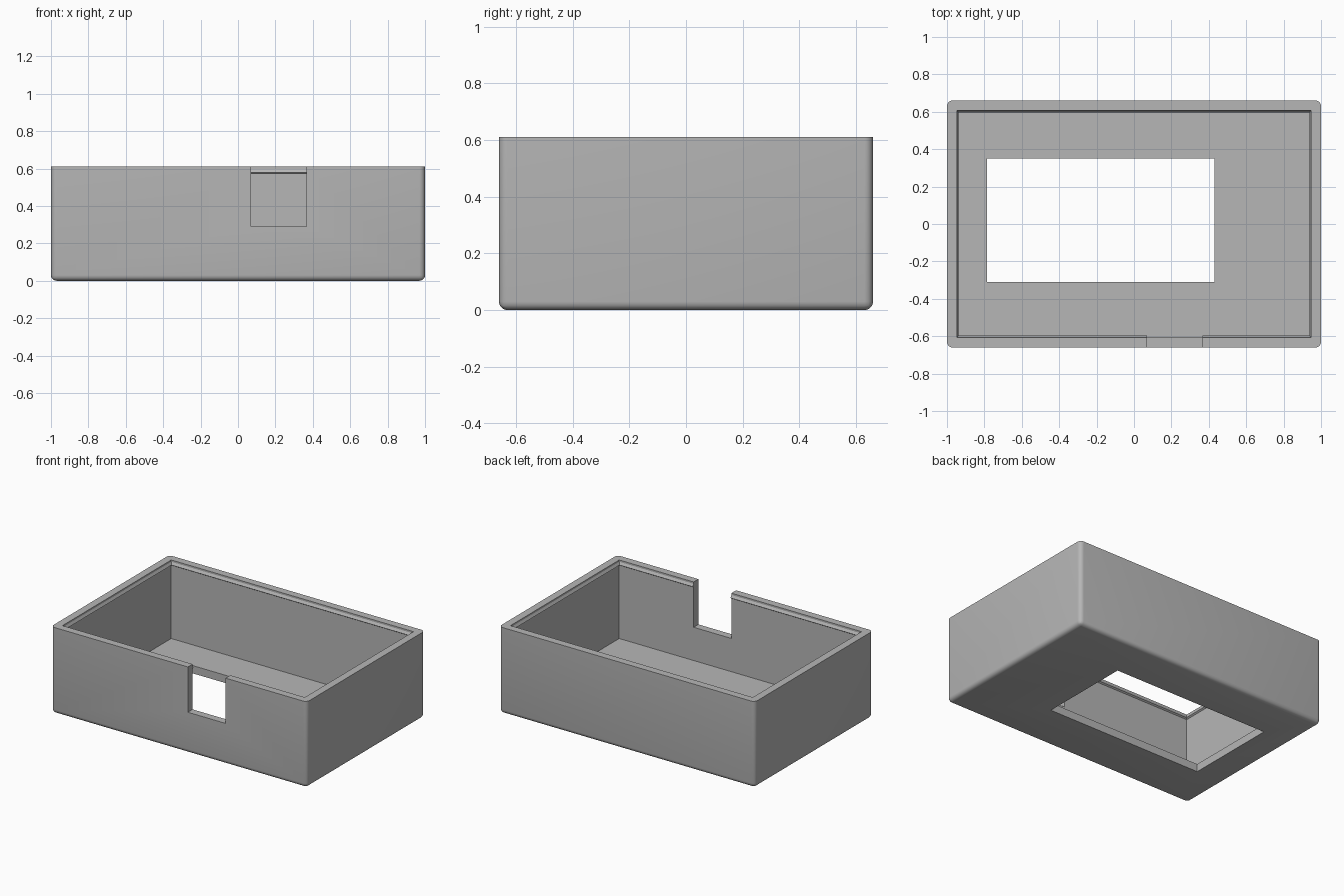
import bpy
import bmesh

HALF_X, HALF_Y, HEIGHT = 1.0, 0.66, 0.61
WALL = 0.053
FLOOR = 0.055
RADIUS = 0.03

if "Cube" in bpy.data.objects:
    bpy.data.objects.remove(bpy.data.objects["Cube"], do_unlink=True)

grey = bpy.data.materials.new("plain grey")
grey.use_nodes = True
colour = (0.47, 0.47, 0.47, 1)
grey.diffuse_color = colour
grey.node_tree.nodes["Principled BSDF"].inputs["Base Color"].default_value = colour


def make_object(name, bm):
    bmesh.ops.recalc_face_normals(bm, faces=bm.faces)
    mesh = bpy.data.meshes.new(name)
    bm.to_mesh(mesh)
    bm.free()
    mesh.materials.append(grey)
    obj = bpy.data.objects.new(name, mesh)
    bpy.context.collection.objects.link(obj)
    return obj


def loft(sections):
    """Solid of stacked rectangles given as (x0, x1, y0, y1, z)."""
    bm = bmesh.new()
    rings = []
    for x0, x1, y0, y1, z in sections:
        corners = ((x0, y0), (x1, y0), (x1, y1), (x0, y1))
        rings.append([bm.verts.new((x, y, z)) for x, y in corners])
    for low, high in zip(rings, rings[1:]):
        for i in range(4):
            j = (i + 1) % 4
            bm.faces.new((low[i], low[j], high[j], high[i]))
    bm.faces.new(rings[0][::-1])
    bm.faces.new(rings[-1])
    return bm


def block(x0, x1, y0, y1, z0, z1):
    return loft([(x0, x1, y0, y1, z) for z in (z0, z1)])


def cut(target, name, bm):
    cutter = make_object(name, bm)
    cutter.hide_render = True
    mod = target.modifiers.new(name, "BOOLEAN")
    mod.operation = "DIFFERENCE"
    mod.solver = "EXACT"
    mod.object = cutter
    bpy.context.view_layer.objects.active = target
    bpy.ops.object.modifier_apply(modifier=mod.name)
    bpy.data.objects.remove(cutter, do_unlink=True)


# Outer body: rounded upright corners and bottom edges, flat rim
bm = block(-HALF_X, HALF_X, -HALF_Y, HALF_Y, 0, HEIGHT)
rounded = [e for e in bm.edges if min(v.co.z for v in e.verts) < 0.01]
bmesh.ops.bevel(bm, geom=rounded, offset=RADIUS, segments=6,
                profile=0.5, affect="EDGES", clamp_overlap=True)
case = make_object("enclosure_shell", bm)

# Cavity with a small snap ridge running round just under the rim
profile = ((FLOOR, 0), (0.573, 0), (0.58, 0.01), (0.597, 0), (0.7, 0))
sections = []
for z, ridge in profile:
    x, y = HALF_X - WALL - ridge, HALF_Y - WALL - ridge
    sections.append((-x, x, -y, y, z))
cut(case, "cavity_cutter", loft(sections))

# Rectangular window through the floor
cut(case, "window_cutter", block(-0.785, 0.43, -0.31, 0.35, -0.1, 0.2))

# Open notch in the front wall
cut(case, "notch_cutter", block(0.07, 0.365, -0.8, -0.5, 0.29, 0.8))

# Smooth rounded corners, crisp edges elsewhere
bpy.ops.object.select_all(action="DESELECT")
case.select_set(True)
bpy.context.view_layer.objects.active = case
bpy.ops.object.shade_smooth_by_angle(angle=0.45)
